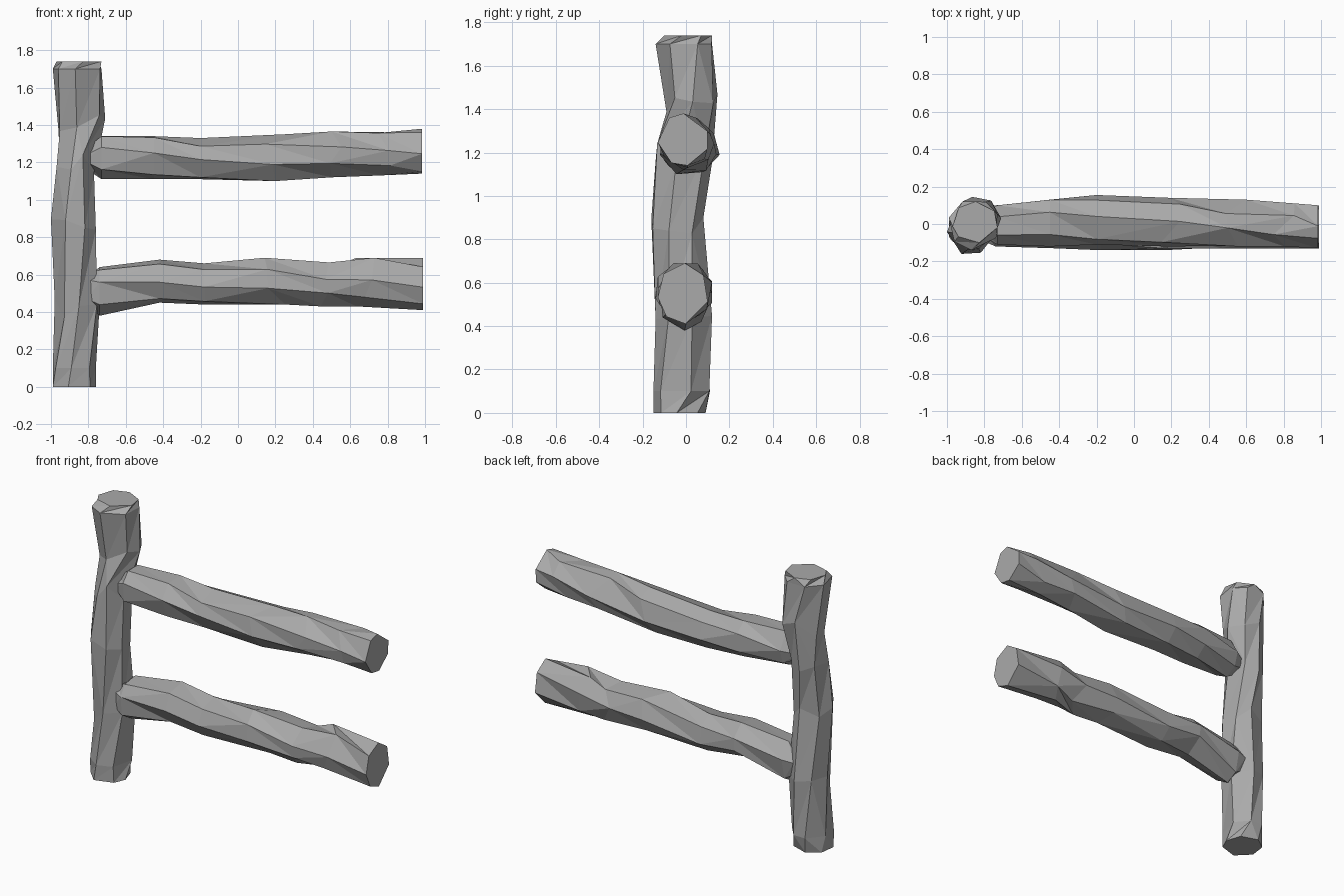
import bpy, bmesh, math, random
from mathutils import Vector

cube = bpy.data.objects.get("Cube")
if cube:
    bpy.data.objects.remove(cube, do_unlink=True)

GREY = (0.4, 0.4, 0.4, 1)
wood = bpy.data.materials.new("weathered grey")
wood.use_nodes = True
wood.diffuse_color = GREY
wood.node_tree.nodes["Principled BSDF"].inputs["Base Color"].default_value = GREY


def fit(values, low, high):
    """Stretch values so they span low to high."""
    a, b = min(values), max(values)
    return [low + (v - a) / (b - a) * (high - low) for v in values]


def rough_log(name, stations, axis, seed, sides=7):
    """Hewn log: each station is (position, u low, u high, v low, v high)."""
    rng = random.Random(seed)
    bm = bmesh.new()
    rings = []
    for i, (t, u0, u1, v0, v1) in enumerate(stations):
        inner = 0 < i < len(stations) - 1
        angles = [math.tau * (k + i * 0.22 + rng.uniform(-0.2, 0.2)) / sides
                  for k in range(sides)]
        us = fit([math.cos(a) for a in angles], u0, u1)
        vs = fit([math.sin(a) for a in angles], v0, v1)
        ring = []
        for u, v in zip(us, vs):
            s = t + (rng.uniform(-0.06, 0.06) if inner and 0.1 < t < 1.6 else 0)
            ring.append(bm.verts.new((s, u, v) if axis == "x" else (u, v, s)))
        rings.append(ring)
    # Triangulated bark facets with irregular diagonals
    for low, high in zip(rings, rings[1:]):
        for k in range(sides):
            n = (k + 1) % sides
            a, b, c, d = low[k], low[n], high[n], high[k]
            tris = ((a, b, c), (a, c, d)) if rng.random() < 0.6 else ((a, b, d), (b, c, d))
            for tri in tris:
                bm.faces.new(tri)
    # Sawn ends
    bm.faces.new(rings[0][::-1])
    bm.faces.new(rings[-1])
    bmesh.ops.recalc_face_normals(bm, faces=bm.faces)
    mesh = bpy.data.meshes.new(name)
    bm.to_mesh(mesh)
    bm.free()
    mesh.materials.append(wood)
    obj = bpy.data.objects.new(name, mesh)
    bpy.context.collection.objects.link(obj)
    return obj


# Upright post: z, x range, y range
rough_log("post", [
    (0.00, -0.99, -0.76, -0.15, 0.09),
    (0.10, -0.99, -0.76, -0.15, 0.11),
    (0.42, -0.98, -0.74, -0.14, 0.12),
    (0.85, -1.00, -0.76, -0.16, 0.08),
    (1.18, -0.97, -0.77, -0.14, 0.12),
    (1.42, -0.96, -0.71, -0.09, 0.145),
    (1.70, -0.99, -0.73, -0.14, 0.12),
    (1.74, -0.97, -0.73, -0.10, 0.12)], "z", 4)

# Upper rail: x, y range, z range
rough_log("upper_rail", [
    (-0.82, -0.06, 0.05, 1.17, 1.27),
    (-0.73, -0.11, 0.10, 1.11, 1.34),
    (-0.45, -0.12, 0.13, 1.11, 1.34),
    (-0.20, -0.11, 0.155, 1.11, 1.33),
    (0.20, -0.12, 0.14, 1.10, 1.35),
    (0.55, -0.12, 0.13, 1.12, 1.365),
    (0.80, -0.12, 0.11, 1.13, 1.36),
    (0.985, -0.13, 0.10, 1.14, 1.38)], "x", 9)

# Lower rail: x, y range, z range
rough_log("lower_rail", [
    (-0.81, -0.09, 0.08, 0.44, 0.61),
    (-0.74, -0.12, 0.10, 0.38, 0.64),
    (-0.42, -0.13, 0.12, 0.45, 0.68),
    (-0.18, -0.14, 0.12, 0.44, 0.66),
    (0.20, -0.14, 0.12, 0.44, 0.69),
    (0.48, -0.13, 0.11, 0.43, 0.665),
    (0.68, -0.13, 0.12, 0.43, 0.69),
    (0.99, -0.13, 0.10, 0.41, 0.69)], "x", 15)
